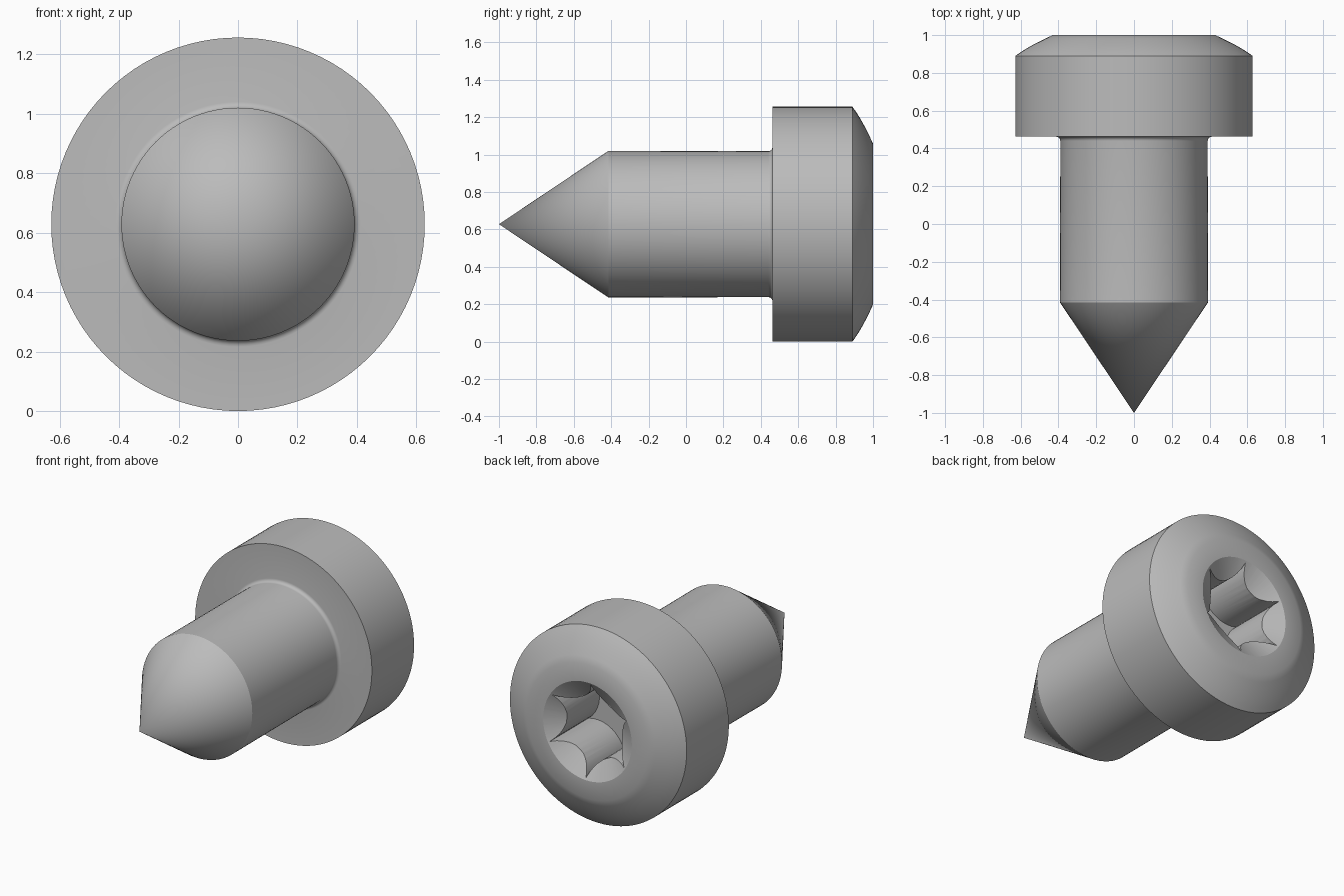
import bpy, bmesh
from math import sin, cos, pi, radians
from mathutils import Vector

if "Cube" in bpy.data.objects:
    bpy.data.objects.remove(bpy.data.objects["Cube"], do_unlink=True)

R = 0.628          # head radius, also the height of the axis
SEGMENTS = 96

steel = bpy.data.materials.new("grey steel")
steel.use_nodes = True
colour = (0.5, 0.5, 0.5, 1)
steel.diffuse_color = colour
steel.node_tree.nodes["Principled BSDF"].inputs["Base Color"].default_value = colour


def make_object(name, bm):
    bmesh.ops.recalc_face_normals(bm, faces=bm.faces)
    mesh = bpy.data.meshes.new(name)
    bm.to_mesh(mesh)
    bm.free()
    mesh.materials.append(steel)
    ob = bpy.data.objects.new(name, mesh)
    bpy.context.collection.objects.link(ob)
    return ob


def revolve(name, profile):
    """Turn a (y, radius) profile, closed on the axis, round the y axis."""
    bm = bmesh.new()
    verts = [bm.verts.new((r, y, R)) for y, r in profile]
    edges = [bm.edges.new(pair) for pair in zip(verts, verts[1:])]
    bmesh.ops.spin(bm, geom=verts + edges, cent=(0, 0, R), axis=(0, 1, 0),
                   angle=2 * pi, steps=SEGMENTS, use_duplicate=False)
    bmesh.ops.remove_doubles(bm, verts=bm.verts, dist=1e-5)
    return make_object(name, bm)


def star_prism(name, tip, valley, y0, y1, turn, steps=10):
    """Six-pointed prism whose sides are arcs bowed towards the axis."""
    bm = bmesh.new()
    points = []
    half = pi / 6
    # Circle through two neighbouring tips and the valley between them
    c = (tip ** 2 - valley ** 2) / (2 * (tip * cos(half) - valley))
    rad = c - valley
    from_tip = math_angle = Vector((c - tip * cos(half), tip * sin(half)))
    spread = Vector((1, 0)).angle(from_tip)
    for k in range(6):
        mid = radians(turn) + k * pi / 3 + half
        for i in range(steps):
            t = spread * (2 * i / steps - 1)
            px, pz = c - rad * cos(t), rad * sin(t)
            points.append((px * cos(mid) - pz * sin(mid),
                           px * sin(mid) + pz * cos(mid)))
    face = bm.faces.new([bm.verts.new((x, y0, R + z)) for x, z in points])
    top = bmesh.ops.extrude_face_region(bm, geom=[face])["geom"]
    bmesh.ops.translate(bm, vec=(0, y1 - y0, 0),
                        verts=[v for v in top if isinstance(v, bmesh.types.BMVert)])
    return make_object(name, bm)


# Screw body: point, shank, small fillet, head and domed rim
fillet = [(0.44 + 0.022 * sin(a), 0.412 - 0.022 * cos(a))
          for a in (i * pi / 10 for i in range(6))]
dome = [(0.89 + 0.11 * t, R - 0.198 * t - 0.05 * t * (t - 1) * -1 + 0.1 * t * (1 - t))
        for t in (i / 6 for i in range(7))]
screw = revolve("screw", [(-1, 0), (-0.415, 0.392)] + fillet
                + [(0.462, R)] + dome + [(1, 0)])

# Drive socket: shallow countersink and six-pointed recess
countersink = revolve("countersink_cutter", [(0.93, 0), (0.93, 0.20), (1, 0.315),
                                             (1.05, 0.315), (1.05, 0)])
recess = star_prism("socket_cutter", 0.305, 0.195, 0.6, 1.05, 33)

for cutter in (countersink, recess):
    cut = screw.modifiers.new(cutter.name, "BOOLEAN")
    cut.operation = "DIFFERENCE"
    cut.solver = "EXACT"
    cut.object = cutter
    bpy.context.view_layer.objects.active = screw
    bpy.ops.object.modifier_apply(modifier=cut.name)
    bpy.data.objects.remove(cutter, do_unlink=True)

bpy.ops.object.select_all(action="DESELECT")
screw.select_set(True)
bpy.context.view_layer.objects.active = screw
bpy.ops.object.shade_smooth_by_angle(angle=radians(25))
